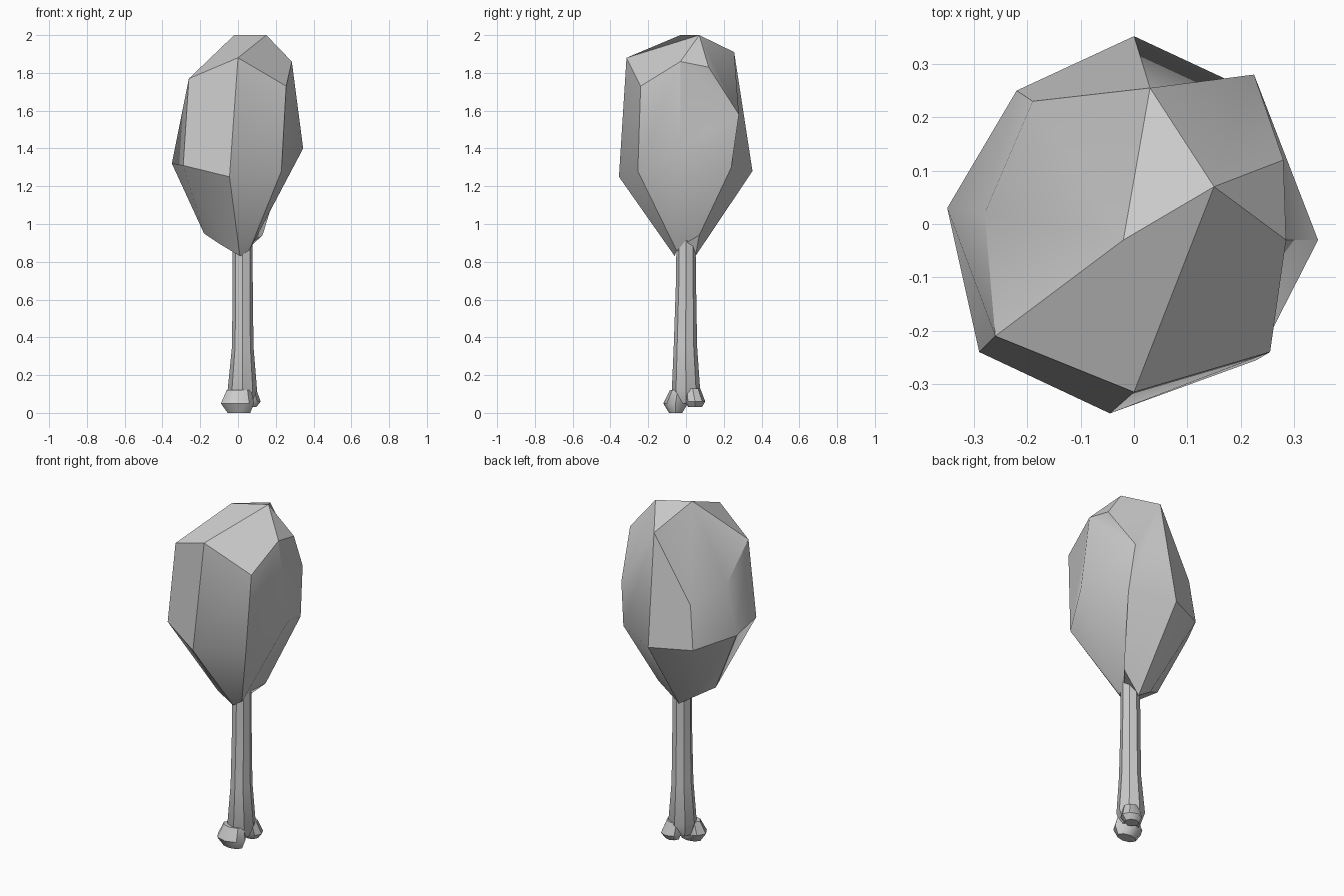
import bpy, bmesh, math

if "Cube" in bpy.data.objects:
    bpy.data.objects.remove(bpy.data.objects["Cube"])


def finish(name, verts, faces, angle):
    me = bpy.data.meshes.new(name)
    me.from_pydata(verts, [], faces)
    bm = bmesh.new()
    bm.from_mesh(me)
    bmesh.ops.recalc_face_normals(bm, faces=bm.faces)
    bm.to_mesh(me)
    bm.free()
    ob = bpy.data.objects.new(name, me)
    bpy.context.collection.objects.link(ob)
    bpy.ops.object.select_all(action='DESELECT')
    ob.select_set(True)
    bpy.context.view_layer.objects.active = ob
    bpy.ops.object.shade_smooth_by_angle(angle=math.radians(angle))
    return ob


def bridge(a, b, n):
    return [(a + i, a + (i + 1) % n, b + (i + 1) % n, b + i) for i in range(n)]


# Meat: three irregular rings, running left, front, right, back
bottom = [(-.18, -.02, .95), (-.09, -.06, .89), (.01, -.06, .83), (.06, -.05, .86),
          (.07, 0, .90), (.13, .07, .94), (.01, .05, .83), (-.08, .04, .89)]
middle = [(-.35, .03, 1.32), (-.29, -.24, 1.31), (-.045, -.355, 1.25), (.23, -.255, 1.28),
          (.345, -.03, 1.40), (.24, .24, 1.30), (0, .352, 1.28), (-.22, .25, 1.28)]
upper = [(-.28, .02, 1.60), (-.26, -.21, 1.77), (0, -.315, 1.88), (.255, -.24, 1.73),
         (.285, -.03, 1.86), (.225, .28, 1.58), (.03, .255, 1.91), (-.19, .23, 1.53)]
L, FL, F, FR, R, BR, B, BL = range(16, 24)
R2, T1, T2 = 24, 25, 26
extra = [(.28, .12, 1.83), (-.02, -.03, 2.0), (.15, .07, 2.0)]
faces = bridge(0, 8, 8) + bridge(8, 16, 8) + [tuple(range(8))]
# Faceted cut on top and the rounded shoulder
faces += [(R, BR, R2), (T1, FL, L), (T1, L, BL), (T1, BL, B), (T1, B, T2),
          (T1, T2, F, FL), (T2, R, FR, F), (T2, R2, R), (T2, B, BR, R2)]
finish("meat", bottom + middle + upper + extra, faces, 36)


# Bone shaft: octagonal loft that flares toward the foot
def ring(cx, cy, rx, ry, z, n=8):
    return [(cx + rx * math.cos(math.tau * i / n), cy + ry * math.sin(math.tau * i / n), z)
            for i in range(n)]


def loft(name, sections):
    verts = [p for s in sections for p in ring(*s)]
    k = len(sections)
    faces = [f for j in range(k - 1) for f in bridge(8 * j, 8 * j + 8, 8)]
    faces += [tuple(range(8)), tuple(range(8 * k - 8, 8 * k))]
    finish(name, verts, faces, 40)


loft("bone_shaft", [(.02, 0, .05, .05, .05), (.023, 0, .078, .075, .12),
                    (.025, -.003, .057, .062, .35), (.025, 0, .053, .053, .70),
                    (.025, 0, .053, .05, .98)])
# Two knuckles at the foot of the bone
loft("front_knuckle", [(.005, -.055, .06, .035, 0), (-.003, -.055, .088, .065, .05),
                       (.005, -.045, .065, .04, .12)])
loft("back_knuckle", [(.055, .048, .042, .036, .03), (.06, .048, .06, .054, .06),
                      (.05, .035, .045, .04, .13)])
